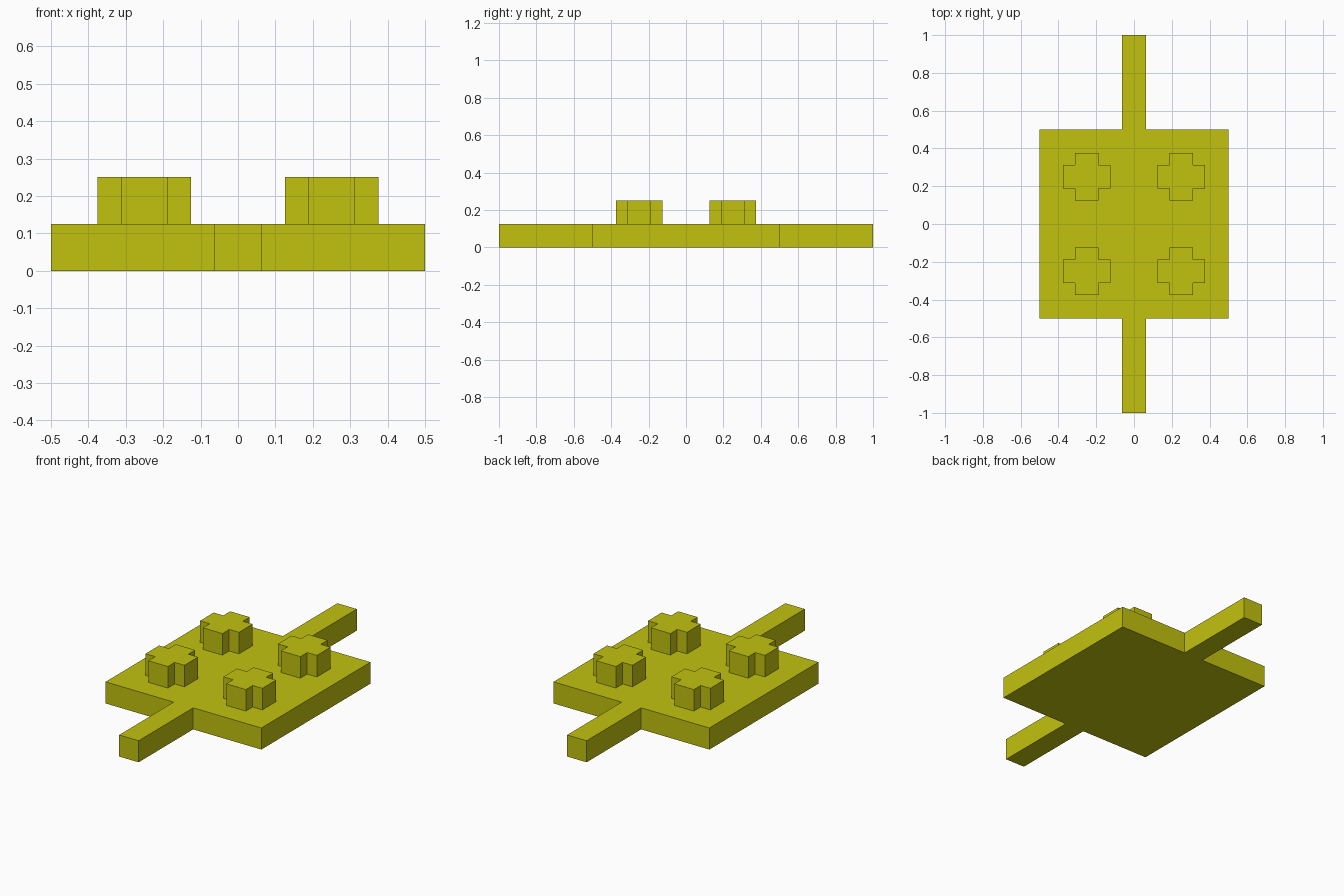
import bpy
import bmesh

if "Cube" in bpy.data.objects:
    bpy.data.objects.remove(bpy.data.objects["Cube"], do_unlink=True)

# Single flat colour
yellow = bpy.data.materials.new("olive_yellow")
yellow.use_nodes = True
colour = (0.54, 0.54, 0.005, 1.0)
yellow.diffuse_color = colour
yellow.node_tree.nodes["Principled BSDF"].inputs["Base Color"].default_value = colour


def plus_outline(corner_x, corner_y, reach_x, reach_y):
    """Counter-clockwise outline of a plus: inner corners and arm reach."""
    cx, cy, rx, ry = corner_x, corner_y, reach_x, reach_y
    return [(cx, -ry), (cx, -cy), (rx, -cy), (rx, cy), (cx, cy), (cx, ry),
            (-cx, ry), (-cx, cy), (-rx, cy), (-rx, -cy), (-cx, -cy), (-cx, -ry)]


def prism(name, outline, height, location):
    """Extrude a flat outline upwards into a solid."""
    bm = bmesh.new()
    base = bm.faces.new([bm.verts.new((x, y, 0)) for x, y in outline])
    top = bmesh.ops.extrude_face_region(bm, geom=[base], use_keep_orig=True)
    verts = [v for v in top["geom"] if isinstance(v, bmesh.types.BMVert)]
    bmesh.ops.translate(bm, verts=verts, vec=(0, 0, height))
    bmesh.ops.recalc_face_normals(bm, faces=bm.faces)
    mesh = bpy.data.meshes.new(name)
    bm.to_mesh(mesh)
    bm.free()
    mesh.materials.append(yellow)
    obj = bpy.data.objects.new(name, mesh)
    obj.location = location
    bpy.context.collection.objects.link(obj)
    return obj


# Square plate with a bar running out of the front and back
prism("plate_with_bars", plus_outline(0.0625, 0.5, 0.5, 1.0), 0.125, (0, 0, 0))

# Four plus-shaped studs on the plate
for side, x in (("left", 0.25), ("right", -0.25)):
    for end, y in (("front", -0.25), ("back", 0.25)):
        prism(f"stud_{end}_{side}", plus_outline(0.0625, 0.0625, 0.125, 0.125),
              0.125, (x, y, 0.125))
